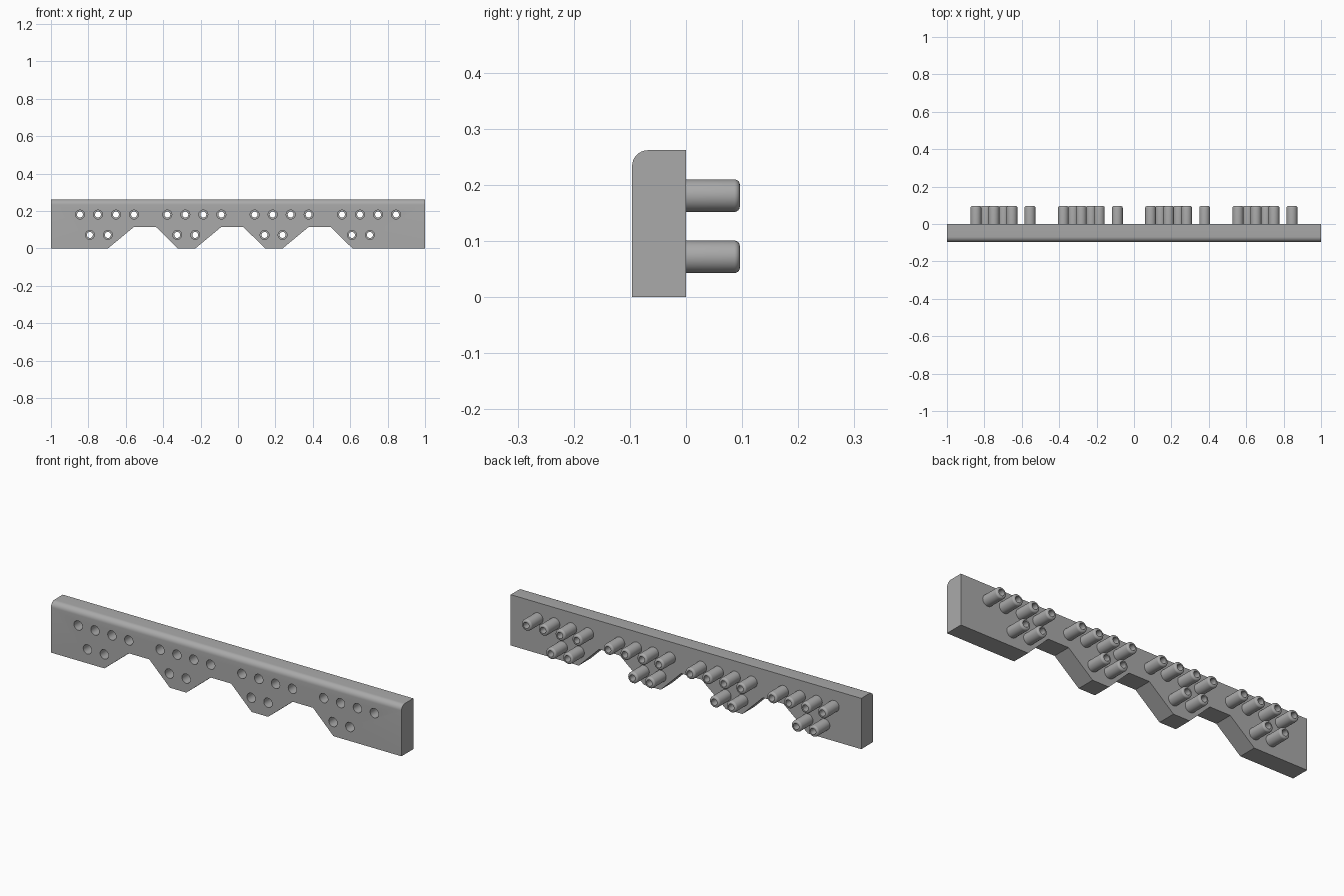
import bpy, bmesh, math

cube = bpy.data.objects.get("Cube")
if cube:
    bpy.data.objects.remove(cube)

DEPTH, HEIGHT = 0.096, 0.262
GROUP, STEP = 0.467, 0.0963
SIDES = 32
BORE, MOUTH, PEG = 0.016, 0.024, 0.029

grey = bpy.data.materials.new("grey")
grey.use_nodes = True
colour = (0.4, 0.4, 0.4, 1)
grey.diffuse_color = colour
grey.node_tree.nodes["Principled BSDF"].inputs["Base Color"].default_value = colour


def make_object(name, bm):
    bmesh.ops.recalc_face_normals(bm, faces=bm.faces)
    mesh = bpy.data.meshes.new(name)
    bm.to_mesh(mesh)
    bm.free()
    mesh.materials.append(grey)
    obj = bpy.data.objects.new(name, mesh)
    bpy.context.collection.objects.link(obj)
    return obj


def lathe(bm, profile, x, z, closed=False):
    """Spin (radius, y) points around a y-parallel axis."""
    rings = []
    for r, y in profile:
        angles = [2 * math.pi * i / SIDES for i in range(SIDES)]
        rings.append([bm.verts.new((x + r * math.cos(a), y, z + r * math.sin(a))) for a in angles])
    for a, b in zip(rings, rings[1:]):
        for i in range(SIDES):
            j = (i + 1) % SIDES
            bm.faces.new((a[i], a[j], b[j], b[i]))
    if closed:
        bm.faces.new(rings[0])
        bm.faces.new(rings[-1])


# Peg centres: four groups, each a row of four above a row of two
centres = []
for g in range(4):
    x0 = -0.845 + g * GROUP
    centres += [(x0 + i * STEP, 0.181) for i in range(4)]
    centres += [(x0 + 0.053 + i * STEP, 0.072) for i in range(2)]

# Plate outline with three trapezoid notches along the bottom
outline = [(-1, HEIGHT), (-1, 0)]
for n in range(3):
    x = -0.695 + n * GROUP
    outline += [(x, 0), (x + 0.139, 0.115), (x + 0.256, 0.115), (x + 0.373, 0)]
outline += [(1, 0), (1, HEIGHT)]

bm = bmesh.new()
front = [bm.verts.new((x, -DEPTH, z)) for x, z in outline]
face = bm.faces.new(front)
extruded = bmesh.ops.extrude_face_region(bm, geom=[face])
bmesh.ops.translate(bm, vec=(0, DEPTH, 0),
                    verts=[v for v in extruded["geom"] if isinstance(v, bmesh.types.BMVert)])
if not face.is_valid or len(bm.faces) < len(outline) + 2:
    bm.faces.new(front)

# Rounded front top edge
top_edge = [e for e in bm.edges
            if all(v.co.z > HEIGHT - 0.001 and v.co.y < -0.05 for v in e.verts)]
bmesh.ops.bevel(bm, geom=top_edge, offset=0.028, segments=8, profile=0.5, affect='EDGES')
plate = make_object("plate", bm)

# Holes through the plate
bm = bmesh.new()
for x, z in centres:
    lathe(bm, [(MOUTH, -DEPTH - 0.02), (MOUTH, 0.02)], x, z, closed=True)
cutter = make_object("hole_cutter", bm)
cutter.hide_render = True
cut = plate.modifiers.new("holes", 'BOOLEAN')
cut.operation = 'DIFFERENCE'
cut.solver = 'EXACT'
cut.object = cutter
bpy.context.view_layer.objects.active = plate
bpy.ops.object.modifier_apply(modifier=cut.name)
bpy.data.objects.remove(cutter)

# Hollow pegs on the back with rounded rims and a narrower bore
ROUND = 0.01
rim = [(PEG - ROUND + ROUND * math.cos(t), DEPTH - ROUND + ROUND * math.sin(t))
       for t in (math.pi / 2 * i / 6 for i in range(7))]
profile = [(MOUTH, 0), (PEG, 0)] + rim + [(BORE, DEPTH), (BORE, 0), (MOUTH, 0)]
bm = bmesh.new()
for x, z in centres:
    lathe(bm, profile, x, z)
bmesh.ops.remove_doubles(bm, verts=bm.verts, dist=0.00001)
pegs = make_object("pegs", bm)

for obj in (plate, pegs):
    bpy.ops.object.select_all(action='DESELECT')
    obj.select_set(True)
    bpy.context.view_layer.objects.active = obj
    bpy.ops.object.shade_smooth_by_angle(angle=math.radians(35))
